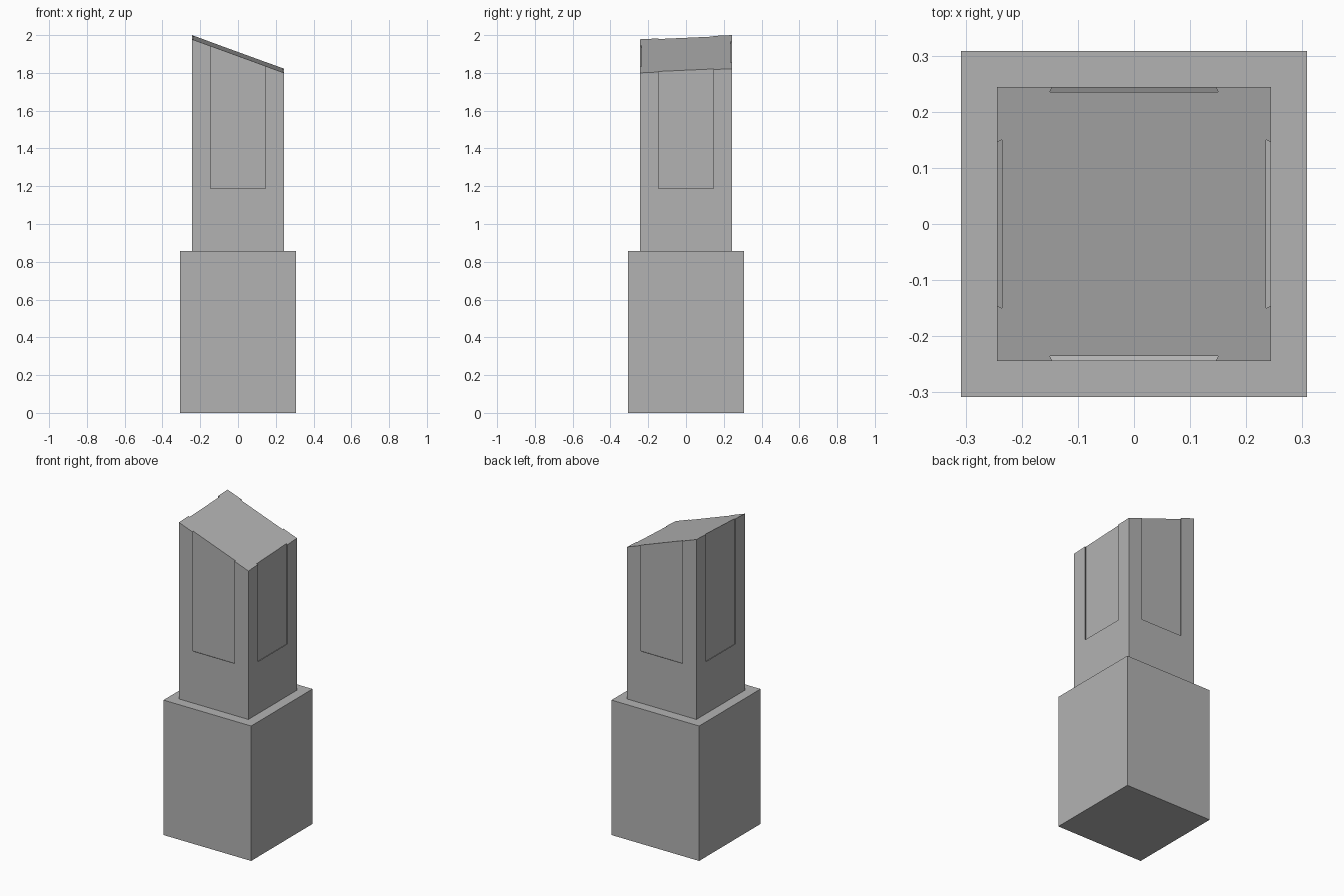
import bpy, bmesh
from mathutils import Matrix
from math import pi

BASE, BASE_TOP = 0.308, 0.857      # plinth half width and height
HALF = 0.244                       # tower half width
DEPTH, FLARE = 0.009, 0.004        # panel recess depth and undercut
PANEL, SILL = 0.146, 1.187         # panel half width and bottom edge

cube = bpy.data.objects.get("Cube")
if cube:
    bpy.data.objects.remove(cube, do_unlink=True)

grey = bpy.data.materials.new("plain grey")
grey.use_nodes = True
colour = (0.45, 0.45, 0.45, 1)
grey.diffuse_color = colour
grey.node_tree.nodes["Principled BSDF"].inputs["Base Color"].default_value = colour


def box(name, half, bottom, top):
    """Square block whose top height is a function of x and y."""
    bm = bmesh.new()
    bmesh.ops.create_cube(bm, size=2)
    for v in bm.verts:
        high = v.co.z > 0
        v.co.x *= half
        v.co.y *= half
        v.co.z = top(v.co.x, v.co.y) if high else bottom
    return finish(name, bm)


def finish(name, bm):
    bmesh.ops.recalc_face_normals(bm, faces=bm.faces)
    mesh = bpy.data.meshes.new(name)
    bm.to_mesh(mesh)
    bm.free()
    mesh.materials.append(grey)
    obj = bpy.data.objects.new(name, mesh)
    bpy.context.collection.objects.link(obj)
    return obj


def panel_cutter(name, angle):
    """Dovetailed slab, wider on its inner side and open at the top."""
    bm = bmesh.new()
    bmesh.ops.create_cube(bm, size=2)
    for v in bm.verts:
        inner = 1 if v.co.y > 0 else -1
        v.co.x *= PANEL + inner * FLARE
        v.co.z = 2.2 if v.co.z > 0 else SILL - inner * FLARE
        v.co.y = -HALF + inner * DEPTH
    bm.transform(Matrix.Rotation(angle, 4, "Z"))
    cutter = finish(name, bm)
    cutter.hide_render = True
    return cutter


# Plinth
box("plinth", BASE, 0, lambda x, y: BASE_TOP)

# Tower with a slanted roof
tower = box("tower", HALF, BASE_TOP,
            lambda x, y: 1.9 - 0.089 * x / HALF + 0.011 * y / HALF)

# Recessed panel on each side of the tower
cutters = [panel_cutter(f"panel_cutter_{i + 1}", i * pi / 2) for i in range(4)]
for cutter in cutters:
    mod = tower.modifiers.new(cutter.name, "BOOLEAN")
    mod.operation = "DIFFERENCE"
    mod.solver = "EXACT"
    mod.object = cutter

# Bake the cuts and drop the cutters
bpy.context.view_layer.update()
cut = tower.evaluated_get(bpy.context.evaluated_depsgraph_get())
mesh = bpy.data.meshes.new_from_object(cut)
tower.modifiers.clear()
tower.data = mesh
for cutter in cutters:
    bpy.data.objects.remove(cutter, do_unlink=True)
